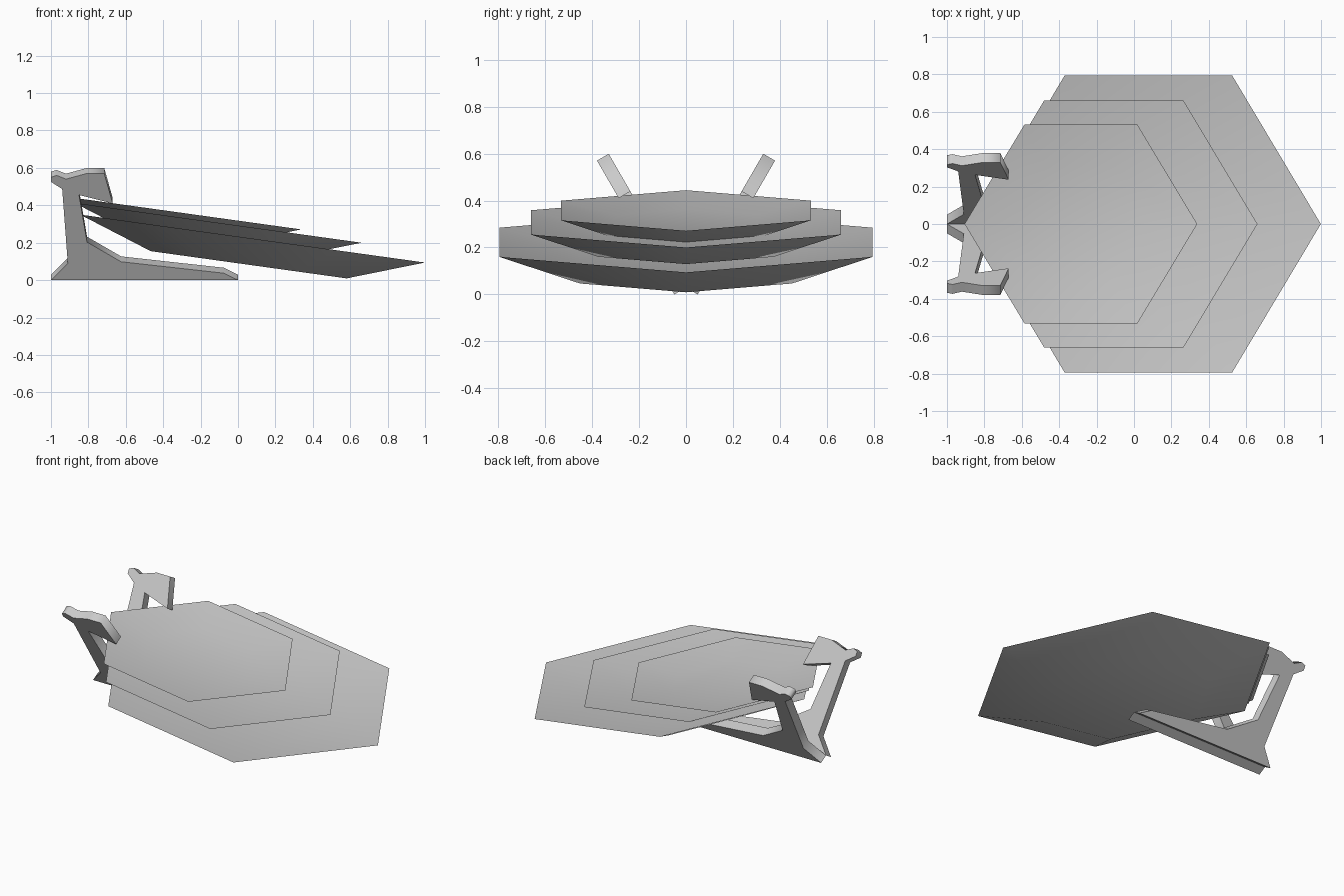
import bpy, bmesh, math

if "Cube" in bpy.data.objects:
    bpy.data.objects.remove(bpy.data.objects["Cube"])

SLOPE = 0.139  # forward tilt of the dishes


def make_object(name, verts, faces, angle):
    mesh = bpy.data.meshes.new(name)
    mesh.from_pydata(verts, [], faces)
    bm = bmesh.new()
    bm.from_mesh(mesh)
    bmesh.ops.recalc_face_normals(bm, faces=bm.faces)
    bm.to_mesh(mesh)
    bm.free()
    obj = bpy.data.objects.new(name, mesh)
    bpy.context.collection.objects.link(obj)
    bpy.ops.object.select_all(action='DESELECT')
    bpy.context.view_layer.objects.active = obj
    obj.select_set(True)
    bpy.ops.object.shade_smooth_by_angle(angle=math.radians(angle))
    return obj


# Hexagonal dish: sharp rim, deep underside, shallower hollow on top
def dish(name, cx, half_len, half_wid, tip_z):
    tip_x = cx + half_len
    shape = [(1, 0), (0.485, 1), (-0.485, 1), (-1, 0), (-0.485, -1), (0.485, -1)]

    def ring(scale, depth):
        pts = []
        for a, b in shape:
            x = cx + a * half_len * scale - SLOPE * depth
            pts.append((x, b * half_wid * scale, tip_z + SLOPE * (tip_x - x) - depth))
        return pts

    depth = 0.155 * half_len
    verts = ring(1, 0) + ring(0.568, depth) + ring(0.568, depth * 0.46)
    faces = [tuple(range(6, 12)), tuple(range(12, 18))]
    for i in range(6):
        j = (i + 1) % 6
        faces += [(i, j, 6 + j, 6 + i), (i, j, 12 + j, 12 + i)]
    make_object(name, verts, faces, 30)


dish("large_dish", 0.077, 0.922, 0.795, 0.094)
dish("middle_dish", -0.108, 0.768, 0.66, 0.200)
dish("small_dish", -0.284, 0.622, 0.532, 0.271)

# Side frames: one profile (x, z) of the outer face, leaning outward by 30 degrees
PROFILE = [(-1, 0), (-0.91, 0.09), (-0.94, 0.487), (-1, 0.525), (-1, 0.55),
           (-0.97, 0.56), (-0.92, 0.54), (-0.81, 0.57), (-0.715, 0.57),
           (-0.67, 0.41), (-0.85, 0.455), (-0.807, 0.203), (-0.625, 0.098),
           (-0.075, 0.037), (0, 0)]
LEAN = math.tan(math.radians(30))
n = len(PROFILE)
for side, label in ((-1, "front"), (1, "back")):
    outer = [(x, side * (0.05 + z * LEAN), z) for x, z in PROFILE]
    inner = [(x, y - side * 0.05, z + 0.029) for x, y, z in outer]
    faces = [tuple(range(n)), tuple(range(2 * n - 1, n - 1, -1))]
    faces += [(i, (i + 1) % n, n + (i + 1) % n, n + i) for i in range(n)]
    make_object(label + "_side_frame", outer + inner, faces, 80)
